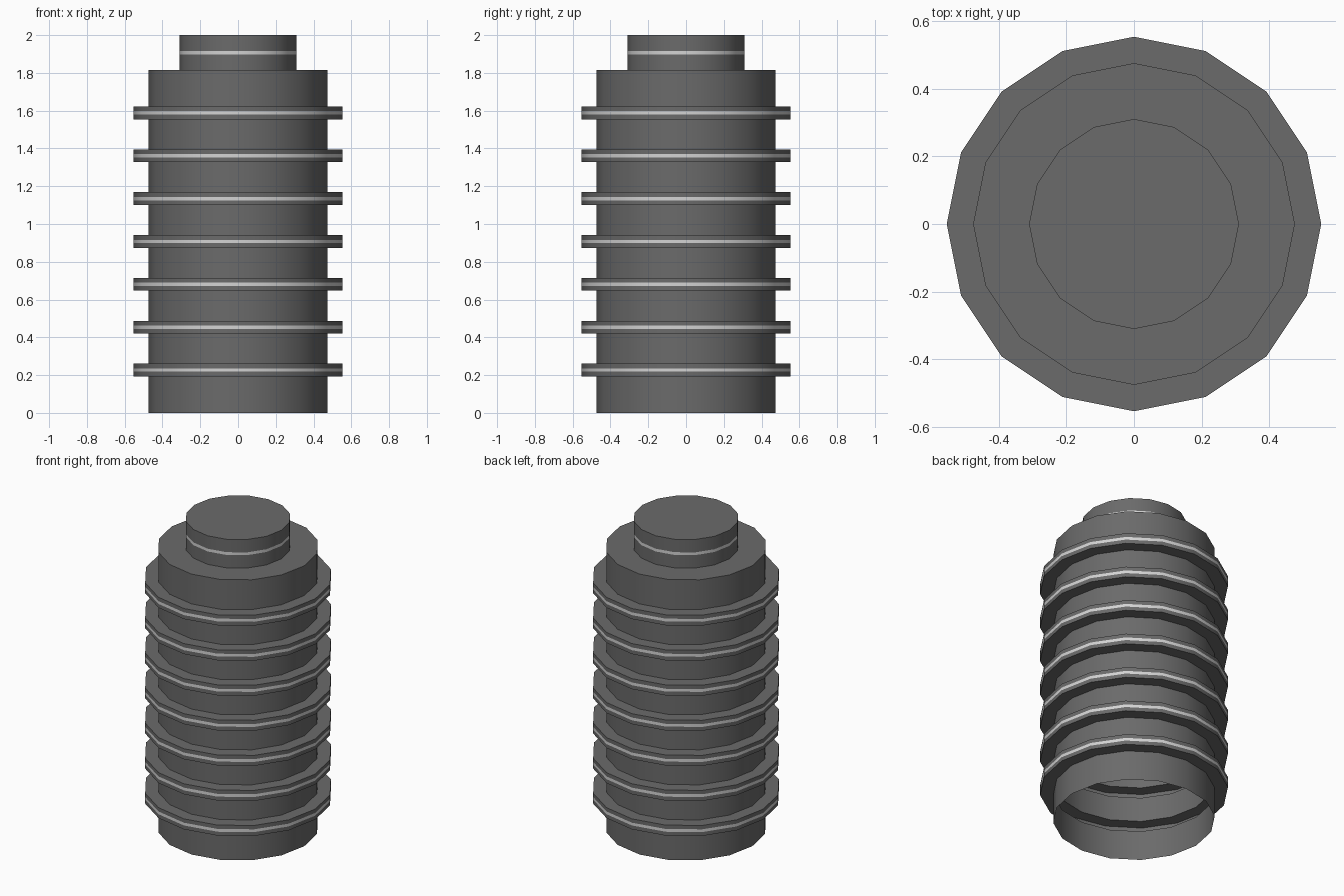
import bpy, bmesh, math

if "Cube" in bpy.data.objects:
    bpy.data.objects.remove(bpy.data.objects["Cube"])

SIDES = 16
R_BODY, R_RING, R_NECK = 0.475, 0.553, 0.31
Z_BODY, Z_TOP = 1.815, 2.0
STEP = Z_BODY / 8
RING_HALF, STRIPE_HALF = 0.034, 0.009


def material(name, value):
    m = bpy.data.materials.new(name)
    m.diffuse_color = (value, value, value, 1)
    m.use_nodes = True
    m.node_tree.nodes["Principled BSDF"].inputs["Base Color"].default_value = m.diffuse_color
    return m


dark = material("dark grey", 0.145)
light = material("light grey", 0.65)


def lathe(name, profile, stripes, cap=False):
    """Spin an (r, z) profile upwards; faces centred on a stripe height are light."""
    bm = bmesh.new()
    rows = []
    for r, z in profile:
        rows.append([bm.verts.new((r * math.cos(2 * math.pi * i / SIDES),
                                   r * math.sin(2 * math.pi * i / SIDES), z))
                     for i in range(SIDES)])
    for lo, hi in zip(rows, rows[1:]):
        for i in range(SIDES):
            j = (i + 1) % SIDES
            f = bm.faces.new((lo[i], lo[j], hi[j], hi[i]))
            zc = f.calc_center_median().z
            f.material_index = int(any(abs(zc - s) < 0.002 for s in stripes))
    if cap:
        bm.faces.new(rows[-1])
    me = bpy.data.meshes.new(name)
    bm.to_mesh(me)
    bm.free()
    me.materials.append(dark)
    me.materials.append(light)
    ob = bpy.data.objects.new(name, me)
    bpy.context.collection.objects.link(ob)
    bpy.ops.object.select_all(action='DESELECT')
    ob.select_set(True)
    bpy.context.view_layer.objects.active = ob
    bpy.ops.object.shade_smooth_by_angle(angle=math.radians(30))
    return ob


# Ribbed hollow body, open at the bottom, with a shoulder up to the neck
rings = [STEP * i for i in range(1, 8)]
profile = [(R_BODY, 0)]
for z in rings:
    profile += [(R_BODY, z - RING_HALF), (R_RING, z - RING_HALF),
                (R_RING, z - STRIPE_HALF), (R_RING, z + STRIPE_HALF),
                (R_RING, z + RING_HALF), (R_BODY, z + RING_HALF)]
profile += [(R_BODY, Z_BODY), (R_NECK, Z_BODY)]
lathe("ribbed_body", profile, rings)

# Closed neck with one light band
mid = (Z_BODY + Z_TOP) / 2
lathe("neck", [(R_NECK, Z_BODY), (R_NECK, mid - STRIPE_HALF),
               (R_NECK, mid + STRIPE_HALF), (R_NECK, Z_TOP)], [mid], cap=True)
